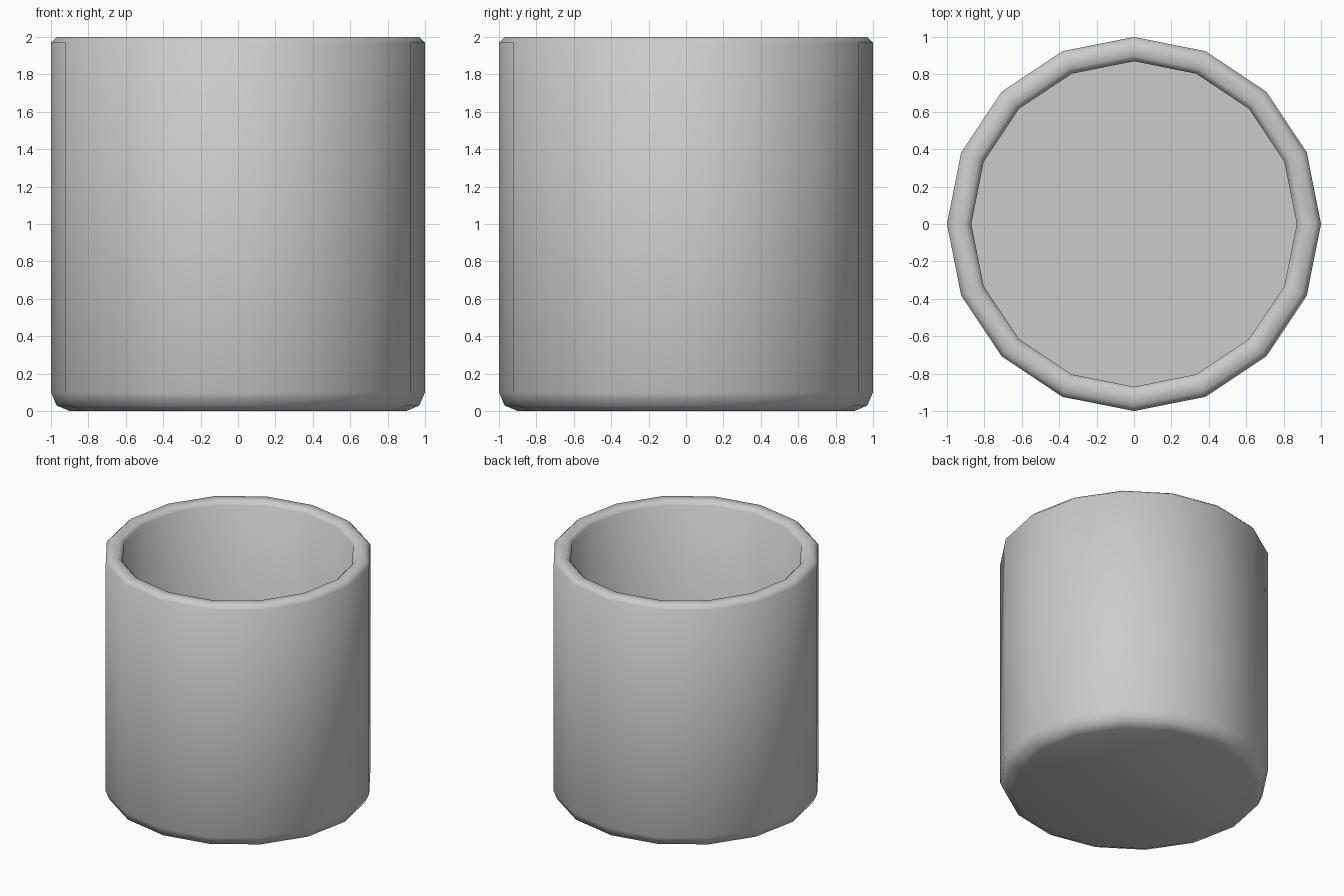
import bpy, bmesh
from math import cos, sin, pi, radians

if "Cube" in bpy.data.objects:
    bpy.data.objects.remove(bpy.data.objects["Cube"])

SIDES = 16

# cup cross-section (radius, height): outer base, wall, rim, inner wall, floor
profile = [(0.90, 0.0), (0.97, 0.03), (1.0, 0.10), (1.0, 1.97), (0.97, 2.0),
           (0.90, 2.0), (0.87, 1.97), (0.87, 0.13)]

bm = bmesh.new()
rings = [[bm.verts.new((r * cos(2 * pi * i / SIDES), r * sin(2 * pi * i / SIDES), z))
          for i in range(SIDES)] for r, z in profile]

# walls between rings
for a, b in zip(rings, rings[1:]):
    for i in range(SIDES):
        j = (i + 1) % SIDES
        bm.faces.new((a[i], a[j], b[j], b[i]))

# underside and inner floor
bm.faces.new(rings[0][::-1])
bm.faces.new(rings[-1])
bmesh.ops.recalc_face_normals(bm, faces=bm.faces)

mesh = bpy.data.meshes.new("cup")
bm.to_mesh(mesh)
bm.free()
cup = bpy.data.objects.new("cup", mesh)
bpy.context.collection.objects.link(cup)

# smooth sides, crisp inner floor edge
bpy.context.view_layer.objects.active = cup
cup.select_set(True)
bpy.ops.object.shade_smooth_by_angle(angle=radians(50))
